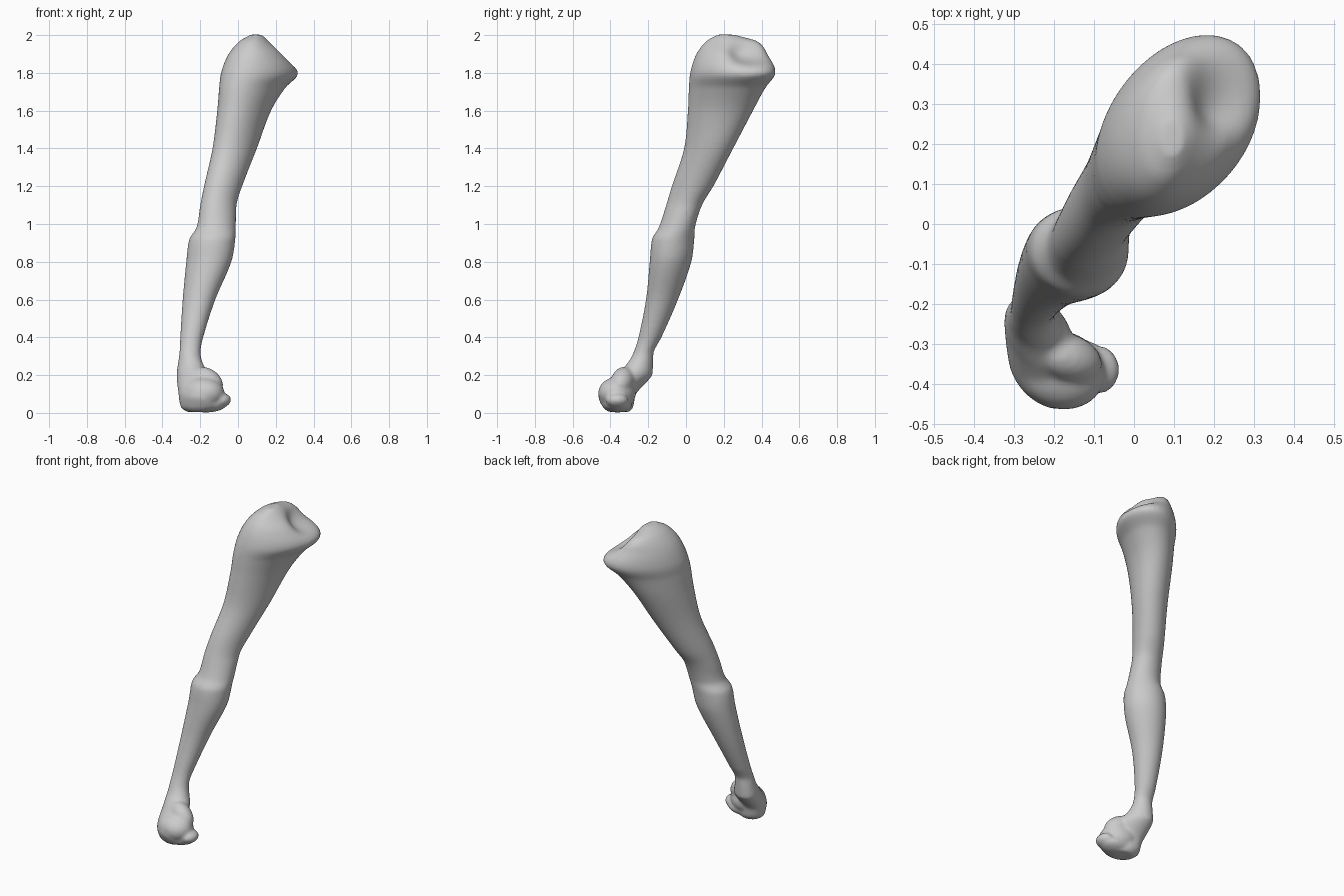
import bpy, bmesh, math
from mathutils import Vector, Matrix

if "Cube" in bpy.data.objects:
    bpy.data.objects.remove(bpy.data.objects["Cube"])

# Horizontal slices: z, xmin, xmax, ymin, ymax, skew angle (90 = upright ellipse)
SLICES = [
    (0.005, -0.27, -0.14, -0.41, -0.30, 100),
    (0.03, -0.303, -0.11, -0.44, -0.28, 105),
    (0.10, -0.315, -0.13, -0.462, -0.265, 110),
    (0.20, -0.325, -0.15, -0.375, -0.178, 108),
    (0.26, -0.318, -0.185, -0.312, -0.174, 98),
    (0.32, -0.31, -0.198, -0.278, -0.172, 90),
    (0.40, -0.306, -0.184, -0.252, -0.13, 90),
    (0.60, -0.293, -0.12, -0.212, -0.042, 92),
    (0.80, -0.274, -0.035, -0.192, 0.028, 94),
    (0.92, -0.258, -0.014, -0.18, 0.044, 92),
    (0.98, -0.22, -0.012, -0.145, 0.047, 86),
    (1.10, -0.20, -0.008, -0.105, 0.085, 80),
    (1.20, -0.18, 0.022, -0.075, 0.145, 76),
    (1.40, -0.135, 0.10, -0.01, 0.25, 73),
    (1.60, -0.11, 0.175, 0.01, 0.355, 72),
    (1.72, -0.10, 0.25, 0.015, 0.42, 70),
    (1.80, -0.09, 0.322, 0.022, 0.475, 70),
    (1.90, -0.05, 0.262, 0.055, 0.44, 74),
    (1.97, 0.01, 0.175, 0.11, 0.385, 78),
    (2.003, 0.07, 0.125, 0.17, 0.26, 85),
]
SIDES, STEPS = 48, 6


def hermite(i, t):
    """Smooth slice between SLICES[i] and SLICES[i+1]; no overshoot at flats."""
    def at(k):
        return SLICES[max(0, min(k, len(SLICES) - 1))]
    p, a, b, n = at(i - 1), at(i), at(i + 1), at(i + 2)
    h = b[0] - a[0]
    out = [a[0] + h * t]
    for c in range(1, 6):
        d = (b[c] - a[c]) / h
        ma = (b[c] - p[c]) / (b[0] - p[0])
        mb = (n[c] - a[c]) / (n[0] - a[0])
        lim = 2 * abs(d)
        ma, mb = (max(-lim, min(lim, m)) for m in (ma, mb))
        out.append(a[c] * (2*t**3 - 3*t*t + 1) + b[c] * (3*t*t - 2*t**3)
                   + h * ma * (t**3 - 2*t*t + t) + h * mb * (t**3 - t*t))
    return out


bm = bmesh.new()

# Arm: loft through the slices
rows = [hermite(i, s / STEPS) for i in range(len(SLICES) - 1) for s in range(STEPS)]
rows.append(SLICES[-1])
dent, inward = Vector((0.21, 0.33, 1.895)), Vector((-0.6, -0.6, -0.5)).normalized()
rings = []
for z, x0, x1, y0, y1, skew in rows:
    ring = []
    for k in range(SIDES):
        t = 2 * math.pi * k / SIDES
        p = Vector(((x0 + x1) / 2 + (x1 - x0) / 2 * math.cos(t),
                    (y0 + y1) / 2 + (y1 - y0) / 2 * math.cos(t - math.radians(skew)), z))
        # Hollow in the shoulder's cut end
        p += inward * 0.085 * math.exp(-((p - dent).length / 0.09) ** 2)
        ring.append(bm.verts.new(p))
    rings.append(ring)
for a, b in zip(rings, rings[1:]):
    for k in range(SIDES):
        j = (k + 1) % SIDES
        bm.faces.new((a[k], a[j], b[j], b[k]))
bm.faces.new(rings[0][::-1])
bm.faces.new(rings[-1])


def blob(center, radii, yaw=0, tilt=0):
    """Ellipsoid turned about z (yaw) and y (tilt), in degrees."""
    m = (Matrix.Translation(center) @ Matrix.Rotation(math.radians(yaw), 4, 'Z')
         @ Matrix.Rotation(math.radians(tilt), 4, 'Y') @ Matrix.Diagonal((*radii, 1)))
    bmesh.ops.create_uvsphere(bm, u_segments=24, v_segments=16, radius=1, matrix=m)


# Fist: knuckles, thumb mound and curled fingers
blob((-0.185, -0.365, 0.105), (0.115, 0.098, 0.085), -20)
blob((-0.165, -0.335, 0.17), (0.095, 0.06, 0.066), -20, 30)
blob((-0.17, -0.362, 0.05), (0.115, 0.078, 0.048), 5)
blob((-0.088, -0.365, 0.066), (0.052, 0.06, 0.038), 0, -8)

mesh = bpy.data.meshes.new("arm_with_fist")
bm.to_mesh(mesh)
bm.free()
arm = bpy.data.objects.new("arm_with_fist", mesh)
bpy.context.collection.objects.link(arm)

# Fuse the parts into one soft skin
fuse = arm.modifiers.new("fuse", 'REMESH')
fuse.mode = 'VOXEL'
fuse.voxel_size = 0.01
fuse.use_smooth_shade = True
soften = arm.modifiers.new("soften", 'SMOOTH')
soften.factor = 0.5
soften.iterations = 5
